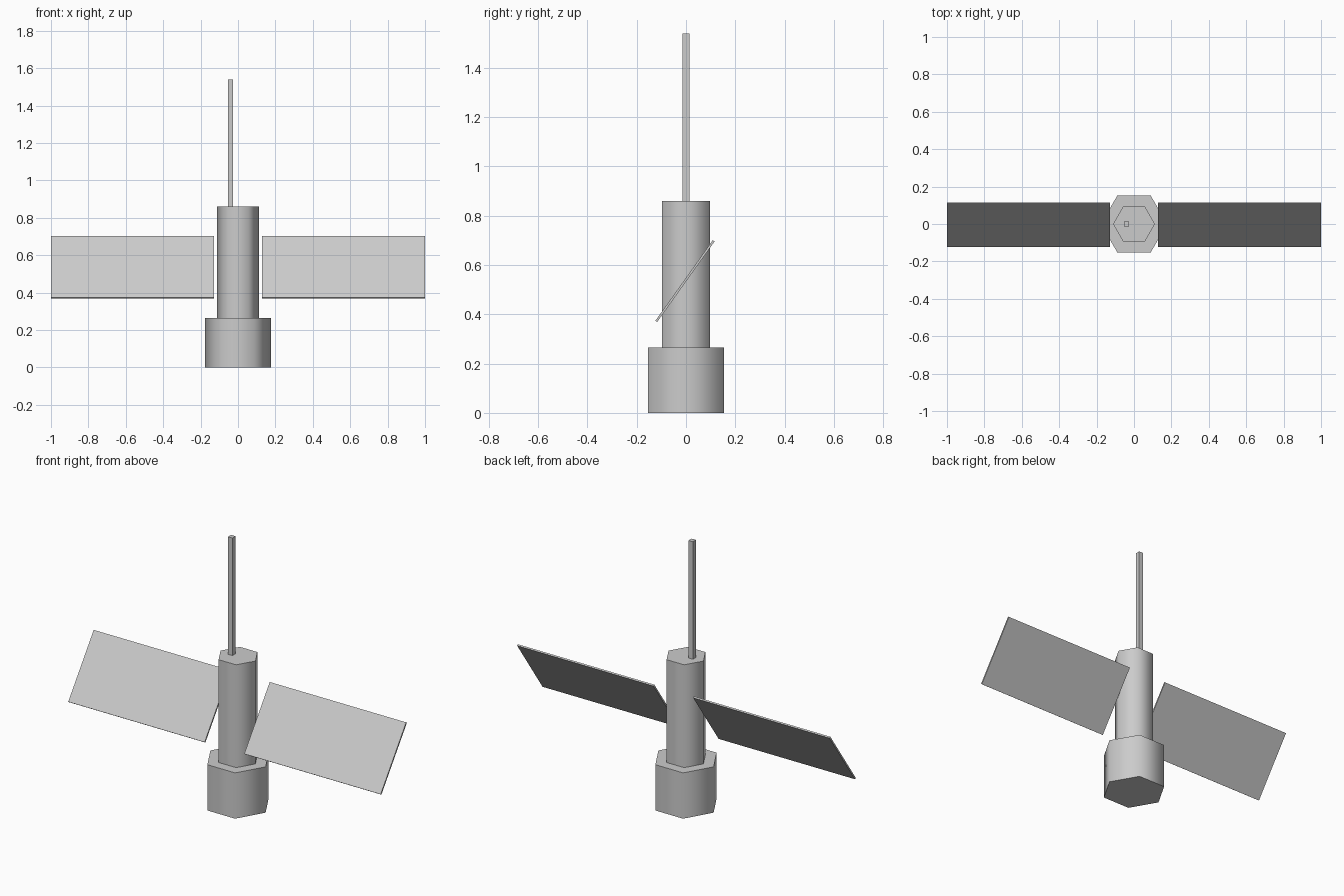
import bpy, math

if "Cube" in bpy.data.objects:
    bpy.data.objects.remove(bpy.data.objects["Cube"])


def hex_prism(name, radius, z0, z1):
    # corners lie on the x axis, sides softly shaded and caps crisp
    bpy.ops.mesh.primitive_cylinder_add(vertices=6, radius=radius, depth=z1 - z0,
                                        location=(0, 0, (z0 + z1) / 2),
                                        rotation=(0, 0, math.radians(30)))
    ob = bpy.context.object
    ob.name = name
    bpy.ops.object.transform_apply(location=False, rotation=True, scale=True)
    bpy.ops.object.shade_smooth_by_angle(angle=math.radians(65))
    return ob


def box(name, centre, size, tilt=0):
    bpy.ops.mesh.primitive_cube_add(size=1, location=centre)
    ob = bpy.context.object
    ob.name = name
    ob.scale = size
    bpy.ops.object.transform_apply(location=False, rotation=False, scale=True)
    ob.rotation_euler = (tilt, 0, 0)
    return ob


# Engine base and main hull; put the hexagon corners on x
base = hex_prism("base", 0.177, 0.0, 0.265)
hull = hex_prism("hull", 0.112, 0.265, 0.86)

# Square antenna mast, slightly left of centre
box("antenna_mast", (-0.04, 0, 1.2), (0.028, 0.028, 0.68))

# Tilted solar panels
rise, run = 0.327, 0.233
for side, label in ((-1, "left"), (1, "right")):
    box(label + "_solar_panel", (side * 0.5635, -0.004, 0.535),
        (0.873, math.hypot(rise, run), 0.009), math.atan2(rise, run))
